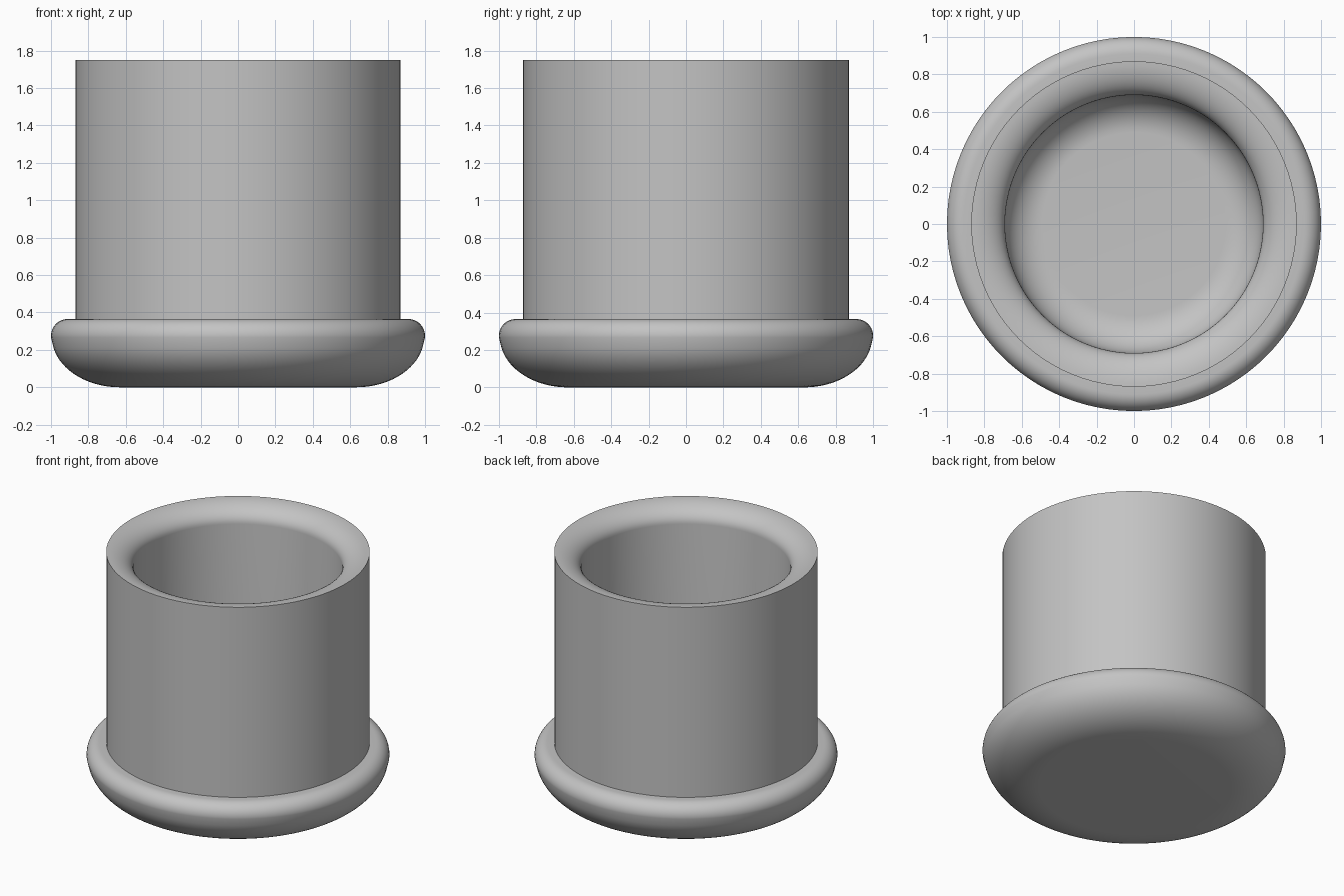
import bpy, bmesh
from math import cos, sin, pi, radians

if "Cube" in bpy.data.objects:
    bpy.data.objects.remove(bpy.data.objects["Cube"], do_unlink=True)

SEGMENTS = 96

grey = bpy.data.materials.new("plain grey")
grey.use_nodes = True
grey.diffuse_color = (0.55, 0.55, 0.55, 1)
grey.node_tree.nodes["Principled BSDF"].inputs["Base Color"].default_value = grey.diffuse_color


def arc(r, z, a, b, start, end, steps=12):
    """Points (radius, height) on an elliptical arc, angles in degrees."""
    angles = [radians(start + (end - start) * i / steps) for i in range(steps + 1)]
    return [(r + a * cos(t), z + b * sin(t)) for t in angles]


def lathe(name, profile):
    """Revolve a profile that starts and ends on the z axis."""
    bm = bmesh.new()
    verts = [bm.verts.new((r, 0, z)) for r, z in profile]
    edges = [bm.edges.new(pair) for pair in zip(verts, verts[1:])]
    bmesh.ops.spin(bm, geom=verts + edges, axis=(0, 0, 1), cent=(0, 0, 0),
                   angle=2 * pi, steps=SEGMENTS, use_duplicate=False)
    bmesh.ops.remove_doubles(bm, verts=bm.verts, dist=0.0005)
    bmesh.ops.recalc_face_normals(bm, faces=bm.faces)
    mesh = bpy.data.meshes.new(name)
    bm.to_mesh(mesh)
    bm.free()
    mesh.materials.append(grey)
    obj = bpy.data.objects.new(name, mesh)
    bpy.context.collection.objects.link(obj)
    bpy.ops.object.select_all(action='DESELECT')
    obj.select_set(True)
    bpy.context.view_layer.objects.active = obj
    bpy.ops.object.shade_smooth_by_angle(angle=radians(35))
    return obj


# Rounded underside, rolled flange, straight wall, eased lip and hollow inside
underside = arc(0.63, 0.27, 0.365, 0.27, -90, -8, 20)
flange = arc(0.91, 0.275, 0.09, 0.09, -5, 90)
lip = arc(0.87, 1.63, 0.18, 0.12, 90, 180)
inner_floor = arc(0.49, 0.38, 0.20, 0.20, 0, -90)
lathe("cup_body", [(0, 0)] + underside + flange + [(0.87, 0.365)]
      + lip + inner_floor + [(0, 0.18)])
